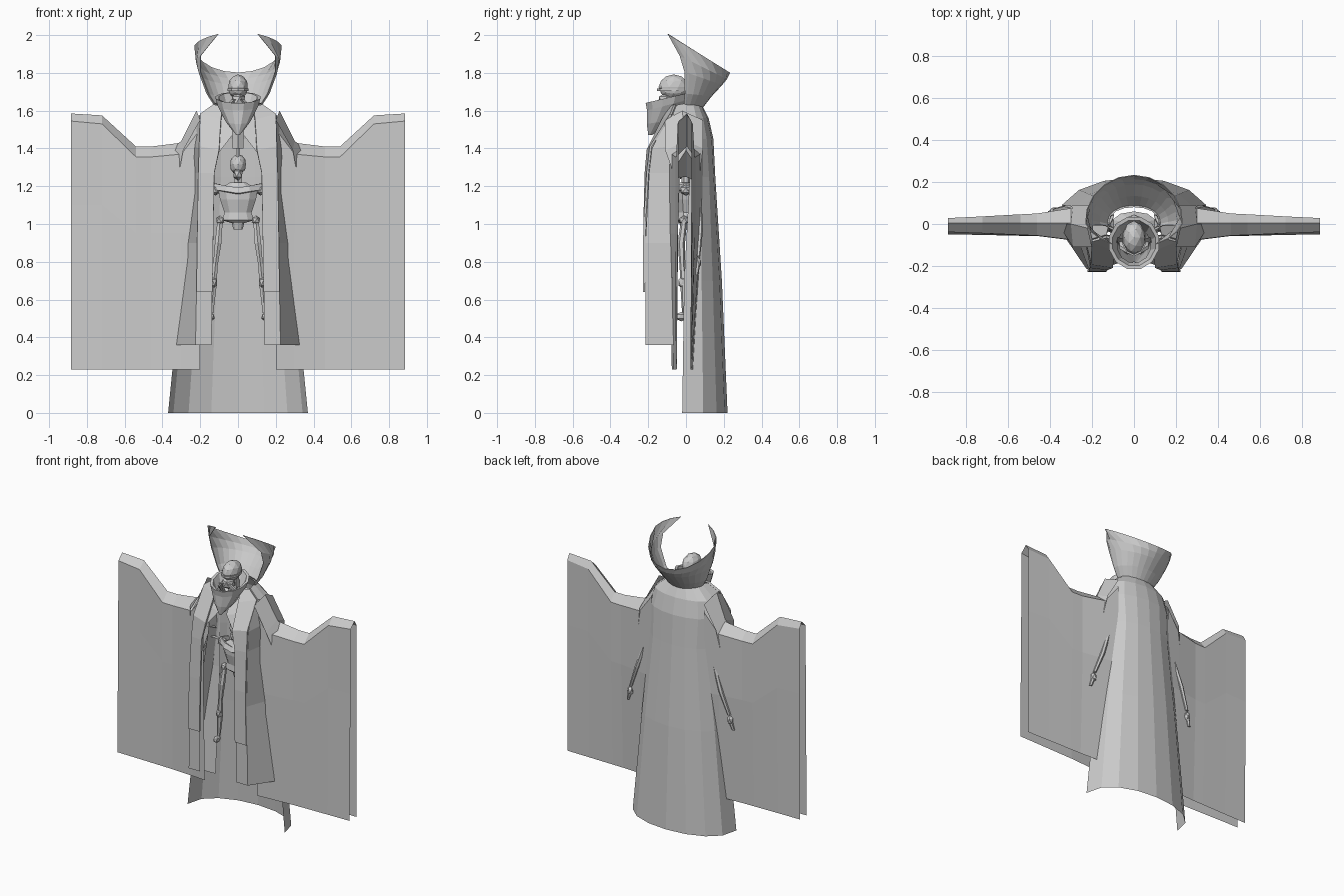
import bpy, bmesh
from math import sin, cos, radians
from mathutils import Vector, Matrix

if "Cube" in bpy.data.objects:
    bpy.data.objects.remove(bpy.data.objects["Cube"])

grey = bpy.data.materials.new("light grey")
grey.use_nodes = True
COLOUR = (0.6, 0.6, 0.6, 1)
grey.diffuse_color = COLOUR
grey.node_tree.nodes["Principled BSDF"].inputs["Base Color"].default_value = COLOUR


def finish(name, bm):
    mesh = bpy.data.meshes.new(name)
    bm.to_mesh(mesh)
    bm.free()
    mesh.materials.append(grey)
    obj = bpy.data.objects.new(name, mesh)
    bpy.context.collection.objects.link(obj)
    return obj


def loft(name, rows, closed=False, caps=False, mirror=False):
    """Skin a list of equal-length point rows; mirror adds the other side."""
    bm = bmesh.new()
    grid = [[bm.verts.new(p) for p in row] for row in rows]
    n = len(rows[0])
    for a, b in zip(grid, grid[1:]):
        for i in range(n if closed else n - 1):
            j = (i + 1) % n
            bm.faces.new((a[i], a[j], b[j], b[i]))
    if caps:
        bm.faces.new(grid[0])
        bm.faces.new(grid[-1])
    bmesh.ops.recalc_face_normals(bm, faces=bm.faces)
    obj = finish(name, bm)
    if mirror:
        obj.modifiers.new("mirror", "MIRROR")
    return obj


def thicken(obj, amount):
    mod = obj.modifiers.new("thickness", "SOLIDIFY")
    mod.thickness = amount
    mod.offset = 0


def ring(x, y, z, rx, ry, n=8, tilt=0):
    """Horizontal ellipse, raised toward the back by tilt."""
    angles = [radians(360 * (i + 0.5) / n) for i in range(n)]
    return [(x + rx * cos(a), y + ry * sin(a), z + tilt * sin(a)) for a in angles]


def limb(name, points, radii, mirror=True):
    rows = [ring(x, y, z, r, r, 6) for (x, y, z), r in zip(points, radii)]
    return loft(name, rows, True, True, mirror)


def ball(name, centre, size, detail=2, mirror=False):
    bm = bmesh.new()
    mat = Matrix.Translation(Vector(centre)) @ Matrix.Diagonal((*size, 1))
    bmesh.ops.create_icosphere(bm, subdivisions=detail, radius=1, matrix=mat)
    obj = finish(name, bm)
    if mirror:
        obj.modifiers.new("mirror", "MIRROR")
    return obj


# Back of the robe: half-round shell (height, half width, edge y, back y)
shell = [(0, .37, -.02, .22), (.7, .3, -.01, .19), (1.25, .235, .02, .155),
         (1.45, .24, 0, .145), (1.56, .215, 0, .12), (1.64, .12, 0, .08)]
rows = []
for z, w, edge, back in shell:
    angles = [radians(-90 + 22.5 * i) for i in range(9)]
    rows.append([(w * sin(a), edge + (back - edge) * max(cos(a), 0) ** .8, z)
                 for a in angles])
loft("robe_back", rows)

# Front robe panels: inner edge, front corner and side edge at each height
panel = [[(.14, -.215, .36), (.225, -.215, .36), (.33, -.06, .36)],
         [(.135, -.215, .9), (.215, -.215, .9), (.275, -.05, .9)],
         [(.13, -.205, 1.27), (.21, -.195, 1.27), (.235, -.03, 1.27)],
         [(.1, -.195, 1.38), (.205, -.18, 1.4), (.25, 0, 1.42)],
         [(.03, -.17, 1.47), (.2, -.13, 1.5), (.24, 0, 1.48)],
         [(.03, -.12, 1.55), (.2, -.07, 1.58), (.215, 0, 1.56)],
         [(.05, -.07, 1.63), (.13, -.05, 1.63), (.12, 0, 1.64)]]
loft("robe_front", panel, mirror=True)

# Stole bands lying on the front panels
band = [[(.135, -.222, .64), (.22, -.222, .64)], [(.13, -.22, 1), (.215, -.22, 1)],
        [(.125, -.213, 1.27), (.21, -.203, 1.27)], [(.1, -.203, 1.39), (.205, -.187, 1.41)],
        [(.09, -.125, 1.55), (.2, -.08, 1.58)], [(.08, -.08, 1.62), (.13, -.06, 1.63)]]
thicken(loft("stole", band, mirror=True), .012)

# Wide hanging sleeves: columns of x, crease z, ridge z, front y, back y
sleeve = [(.2, 1.5, 1.58, -.09, .09), (.3, 1.37, 1.43, -.075, .075),
          (.46, 1.355, 1.41, -.055, .05), (.54, 1.355, 1.41, -.052, .046),
          (.72, 1.53, 1.575, -.044, .036), (.885, 1.545, 1.585, -.038, .028)]
rows = []
for x, zc, zr, front, back in sleeve:
    mid = .95 + .15 * (x > .6)
    rows.append([(x, front * .5 - .03, .23), (x, front - .002, mid), (x, front, zc),
                 (x, .005, zr), (x, back, zc), (x, back, mid), (x, back * .3 + .015, .23)])
loft("sleeve", rows, mirror=True)

# Shoulder folds joining the mantle to the sleeves
folds = [[(.2, -.11, 1.55), (.22, -.02, 1.6), (.2, .09, 1.55)],
         [(.29, -.11, 1.39), (.3, 0, 1.44), (.29, .09, 1.4)],
         [(.31, -.07, 1.28), (.36, 0, 1.39), (.31, .075, 1.28)],
         [(.21, -.07, 1.24), (.25, 0, 1.25), (.21, .07, 1.22)]]
loft("shoulder_fold", folds, mirror=True)

# Tall flared collar: radii, centre y, z at the centre, slope, reach from the back
collar = [(.12, .09, .0, 1.62, 0, 105), (.165, .125, .01, 1.69, -.1, 103),
          (.205, .18, .01, 1.8, -.35, 100), (.222, .205, .01, 1.87, -.5, 112),
          (.232, .222, .01, 1.94, -.625, 150)]
rows = []
for rx, ry, cy, z, slope, reach in collar:
    row = []
    for i in range(17):
        a = radians(reach * (i - 8) / 8)
        y = ry * cos(a)
        side = 1 - .12 * max(-cos(a), 0)
        row.append((rx * sin(a) * side, cy + y * (.55 if y < 0 else 1), z + slope * y * (.55 if y < 0 else 1)))
    rows.append(row)
thicken(loft("collar", rows), .004)

# Pointed face guard: open bowl with a rolled lip
guard = [ring(0, -.19, 1.47, .008, .01, 12), ring(0, -.14, 1.54, .065, .07, 12, .01),
         ring(0, -.095, 1.63, .11, .115, 12, .03), ring(0, -.09, 1.67, .122, .128, 12, .03),
         ring(0, -.09, 1.668, .105, .11, 12, .03), ring(0, -.1, 1.6, .08, .085, 12, .02)]
loft("face_guard", guard, True)

# Head, brow, jaw and neck
ball("head", (0, -.065, 1.725), (.054, .08, .067))
ball("jaw", (0, -.1, 1.655), (.042, .05, .045), 1)
loft("brow", [ring(0, -.07, z, .058, .083, 10) for z in (1.705, 1.718)], True, True)
limb("breathing_hose", [(.02, -.13, 1.66), (.055, -.11, 1.62), (.06, -.07, 1.56)],
     (.016, .016, .014))
limb("neck", [(0, -.03, 1.4), (0, -.05, 1.7)], (.035, .035), False)

# Lean figure within the robe: head, neck and torso
ball("inner_head", (0, -.01, 1.315), (.044, .055, .055))
ball("inner_jaw", (0, -.04, 1.265), (.028, .03, .035), 1)
limb("inner_crest", [(0, -.03, 1.35), (0, -.02, 1.47)], (.014, .01), False)
limb("inner_neck", [(0, 0, 1.18), (0, 0, 1.28)], (.025, .022), False)
torso = [(.97, .025, .025), (1.005, .035, .035), (1.02, .09, .05), (1.06, .075, .045),
         (1.13, .1, .06), (1.18, .11, .06), (1.22, .045, .035)]
loft("inner_torso", [ring(0, 0, z, rx, ry, 10) for z, rx, ry in torso], True, True)
yoke = [[(0, -.07, 1.16), (0, -.055, 1.19)], [(.06, -.06, 1.17), (.06, -.045, 1.2)],
        [(.12, -.02, 1.18), (.125, -.01, 1.215)], [(.1, .05, 1.18), (.1, .04, 1.21)]]
thicken(loft("chest_yoke", yoke, mirror=True), .012)
ball("inner_shoulder", (.12, 0, 1.18), (.03, .035, .03), 1, True)
ball("hip_joint", (.095, -.01, 1.02), (.025, .03, .025), 1, True)

# Thin legs with knobbed knees and feet
limb("leg", [(.095, -.01, 1.02), (.105, -.025, .9), (.12, -.02, .78), (.13, -.01, .68),
             (.14, -.01, .53)], (.016, .02, .014, .02, .011))
ball("knee", (.13, -.015, .69), (.022, .03, .035), 1, True)
ball("foot", (.142, -.025, .51), (.02, .035, .025), 1, True)

# Thin arms hanging behind the sleeves, with hands
limb("arm", [(.15, .02, 1.18), (.26, .065, 1.16), (.32, .075, .98), (.375, .065, .83)],
     (.014, .014, .016, .011))
ball("hand", (.38, .06, .795), (.022, .022, .032), 1, True)
limb("fingers", [(.385, .06, .78), (.4, .055, .73)], (.014, .01))
